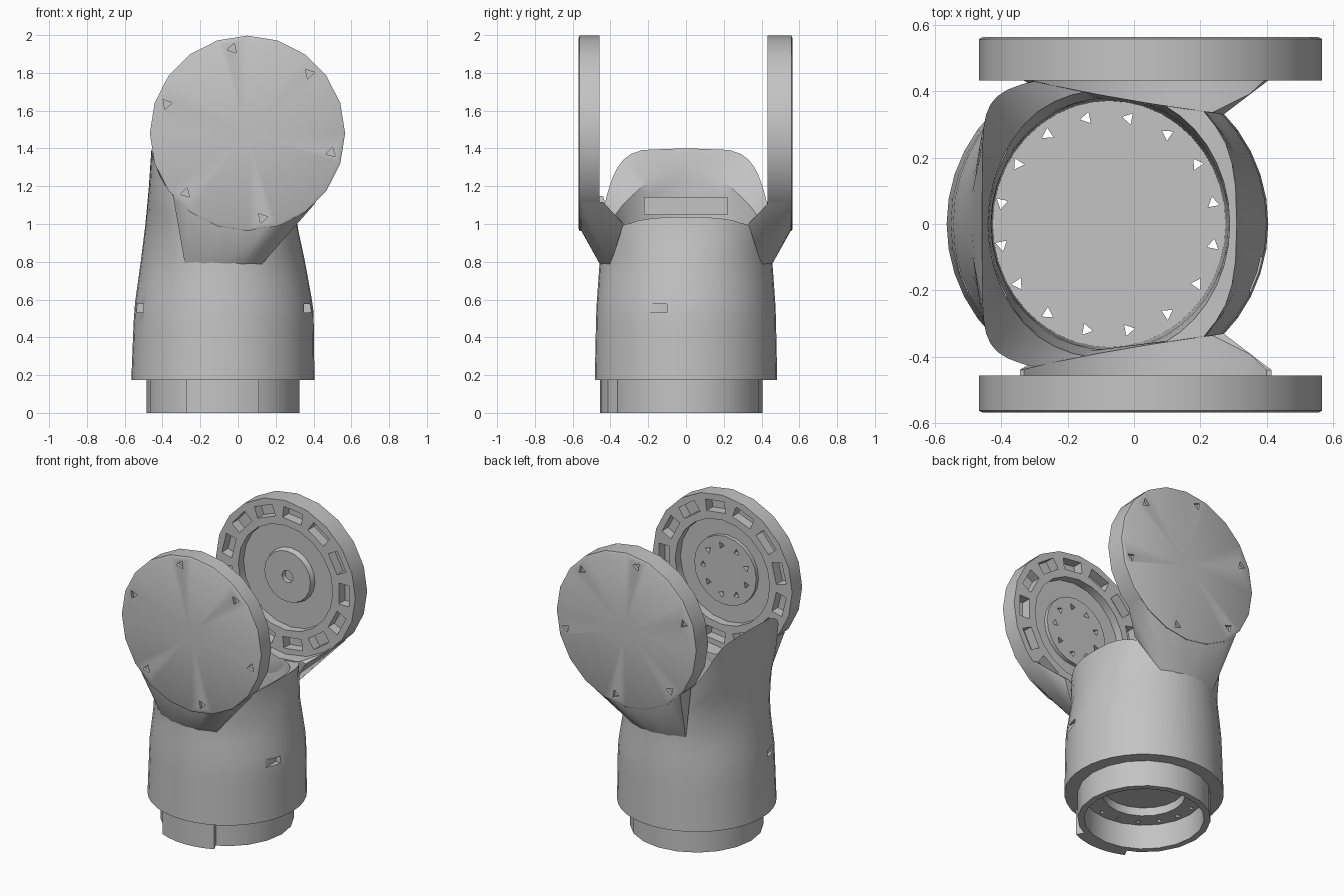
import bpy, bmesh
from math import sin, cos, pi, radians, sqrt
from mathutils import Matrix

cube = bpy.data.objects.get("Cube")
if cube:
    bpy.data.objects.remove(cube, do_unlink=True)

SHADE = (0.55, 0.55, 0.55, 1)
grey = bpy.data.materials.new("plain_grey")
grey.use_nodes = True
grey.diffuse_color = SHADE
grey.node_tree.nodes["Principled BSDF"].inputs["Base Color"].default_value = SHADE

AXIS_X, AXIS_Z, BODY_X = 0.05, 1.48, -0.08
SIDES, COLUMNS = 20, 40
SADDLE = 0.515


def make(name, bm, matrix=Matrix()):
    """Turn a bmesh into an object."""
    bmesh.ops.recalc_face_normals(bm, faces=bm.faces)
    bm.transform(matrix)
    mesh = bpy.data.meshes.new(name)
    bm.to_mesh(mesh)
    bm.free()
    mesh.materials.append(grey)
    obj = bpy.data.objects.new(name, mesh)
    bpy.context.collection.objects.link(obj)
    return obj


def loft(rings, closed=False):
    """Skin a list of equal rings, capped or joined end to start."""
    bm = bmesh.new()
    loops = [[bm.verts.new(p) for p in ring] for ring in rings]
    pairs = list(zip(loops, loops[1:]))
    if closed:
        pairs.append((loops[-1], loops[0]))
    else:
        bm.faces.new(loops[0])
        bm.faces.new(loops[-1])
    for a, b in pairs:
        for i in range(len(a)):
            j = (i + 1) % len(a)
            bm.faces.new((a[i], a[j], b[j], b[i]))
    return bm


def lathe(profile, closed=False):
    turn = [2 * pi * i / SIDES for i in range(SIDES)]
    return loft([[(r * cos(a), r * sin(a), z) for a in turn] for r, z in profile], closed)


def box(bm, centre, size, turn=Matrix()):
    bmesh.ops.create_cube(bm, size=1, matrix=turn @ Matrix.Translation(centre)
                          @ Matrix.Diagonal((*size, 1)))


def hole(bm, r, angle, z, depth, size=0.024):
    """Small triangular prism along z at a polar position."""
    m = Matrix.Rotation(angle, 4, 'Z') @ Matrix.Translation((r, 0, z))
    bmesh.ops.create_cone(bm, cap_ends=True, segments=3, radius1=size,
                          radius2=size, depth=depth, matrix=m)


def cut(obj, cutter):
    cutter.hide_render = True
    bpy.context.view_layer.objects.active = obj
    mod = obj.modifiers.new("cut", 'BOOLEAN')
    mod.operation, mod.solver, mod.object = 'DIFFERENCE', 'EXACT', cutter
    bpy.ops.object.modifier_apply(modifier=mod.name)


def smooth(obj):
    bpy.ops.object.select_all(action='DESELECT')
    obj.select_set(True)
    bpy.context.view_layer.objects.active = obj
    bpy.ops.object.shade_smooth_by_angle(angle=radians(30))


def drop(obj):
    bpy.data.objects.remove(obj, do_unlink=True)


# Fork discs: recessed inner face, ring of pockets, screw holes outside
def fork_disc(name, y, thick, side, hub):
    place = Matrix.Translation((AXIS_X, y, AXIS_Z)) @ Matrix.Rotation(-side * pi / 2, 4, 'X')
    profile = hub + [(0.35, 0.055), (0.35, 0), (0.517, 0), (0.517, thick - 0.006),
                     (0.505, thick), (0.05, thick)]
    disc = make(name, lathe(profile), place)
    bm = bmesh.new()
    for i in range(13):
        box(bm, (0.432, 0, 0.02), (0.075, 0.14, 0.09), Matrix.Rotation(2 * pi * i / 13, 4, 'Z'))
    for deg in (100, 44, -13, -80, -136, 160):
        hole(bm, 0.455, -side * radians(deg), thick, 0.04, 0.03)
    if side < 0:
        for i in range(9):
            hole(bm, 0.165, 2 * pi * i / 9, 0.03, 0.06)
    cutter = make(name + "_cutter", bm, place)
    cut(disc, cutter)
    drop(cutter)
    smooth(disc)


fork_disc("back_fork_disc", 0.432, 0.132, 1,
          [(0.04, 0.055), (0.04, 0.02), (0.17, 0.02), (0.18, 0.055)])
fork_disc("front_fork_disc", -0.457, 0.112, -1,
          [(0.05, 0.03), (0.23, 0.03), (0.23, 0.055)])

# Wall outlines: height, min x, max x, half depth, squareness
OUTER = [(0.175, -0.565, 0.405, 0.483, 2), (0.55, -0.55, 0.40, 0.475, 2),
         (0.8, -0.515, 0.355, 0.457, 2), (1.0, -0.49, 0.312, 0.452, 2.4),
         (1.2, -0.472, 0.30, 0.45, 4), (1.45, -0.455, 0.30, 0.45, 6)]
BORE = [(0.175, -0.425, 0.275, 0.37, 2), (0.8, -0.43, 0.285, 0.38, 2),
        (1.1, -0.44, 0.29, 0.42, 2), (1.45, -0.44, 0.29, 0.43, 2)]


def wall_point(table, i, z):
    """Point of a superelliptic wall in column i at height z."""
    for low, high in zip(table, table[1:]):
        if z <= high[0]:
            break
    t = (z - low[0]) / (high[0] - low[0])
    x0, x1, ry, power = (a + (b - a) * t for a, b in zip(low[1:], high[1:]))
    c, s = (v and (1 if v > 0 else -1) * abs(v) ** (2 / power)
            for v in (cos(2 * pi * i / COLUMNS), sin(2 * pi * i / COLUMNS)))
    return ((x0 + x1) / 2 + c * (x1 - x0) / 2, ry * s, z)


def wall_rings(table, steps=12):
    """Rings that rise to the round saddle between the discs."""
    columns = []
    for i in range(COLUMNS):
        top = 0.9
        while top < 1.42:
            x = wall_point(table, i, top)[0]
            if (x - AXIS_X) ** 2 + (top - AXIS_Z) ** 2 < SADDLE ** 2:
                break
            top += 0.003
        base = table[0][0]
        columns.append([wall_point(table, i, base + (top - base) * k / steps)
                        for k in range(steps + 1)])
    return [list(ring) for ring in zip(*columns)]


# Hollow body with a slot inside and a nick on each side
body = make("body", loft(wall_rings(OUTER) + wall_rings(BORE)[::-1], True))
bm = bmesh.new()
box(bm, (-0.415, 0, 1.095), (0.1, 0.44, 0.09))
box(bm, (0.385, -0.18, 0.555), (0.07, 0.16, 0.045))
box(bm, (-0.535, -0.18, 0.555), (0.07, 0.16, 0.045))
box(bm, (-0.46, -0.36, 1.09), (0.05, 0.05, 0.05))
nicks = make("nick_cutter", bm)
cut(body, nicks)
drop(nicks)
smooth(body)

# Flange floor inside the body, recessed from below
flange_place = Matrix.Translation((BODY_X, 0, 0))
flange = make("flange", lathe([(0.05, 0.22), (0.25, 0.22), (0.25, 0.165), (0.4, 0.165),
                               (0.4, 0.26), (0.05, 0.26)]), flange_place)
bm = bmesh.new()
for i in range(16):
    hole(bm, 0.325, 2 * pi * (i + 0.5) / 16, 0.21, 0.2, 0.02)
holes = make("flange_cutter", bm, flange_place)
cut(flange, holes)
drop(holes)
smooth(flange)

# Flared shoulders that carry the discs
saddle = make("saddle_cutter", lathe([(0.511, -0.7), (0.511, 0.7)]),
              Matrix.Translation((AXIS_X, 0, AXIS_Z)) @ Matrix.Rotation(pi / 2, 4, 'X'))
for name, side in (("front_shoulder", -1), ("back_shoulder", 1)):
    bm = bmesh.new()
    for i in range(9):
        a = radians(-140 + 95 * i / 8)
        for y in (0.44, 0.555):
            bm.verts.new((AXIS_X + 0.515 * cos(a), side * y, AXIS_Z + 0.515 * sin(a)))
    for x in (-0.28, -0.18, -0.08, 0.02, 0.12):
        bm.verts.new((x, side * 0.452 * sqrt(1 - ((x - BODY_X) / 0.435) ** 2), 0.78))
    bm.verts.new((0.27, side * 0.33, 1.0))
    found = bmesh.ops.convex_hull(bm, input=bm.verts)
    bmesh.ops.delete(bm, geom=[v for v in found["geom_interior"]
                               if isinstance(v, bmesh.types.BMVert)], context='VERTS')
    shoulder = make(name, bm)
    cut(shoulder, saddle)
    smooth(shoulder)
drop(saddle)

# Base collar with a raised key at the front
collar = make("base_collar", lathe([(0.365, 0), (0.405, 0), (0.405, 0.18), (0.365, 0.18)], True),
              flange_place)
key = make("collar_key", loft([[(r * cos(a), r * sin(a), z) for r, z in
                                ((0.38, 0), (0.455, 0), (0.455, 0.18), (0.38, 0.18))]
                               for a in (radians(-115 + 50 * i / 6) for i in range(7))]),
           flange_place)
smooth(collar)
smooth(key)
